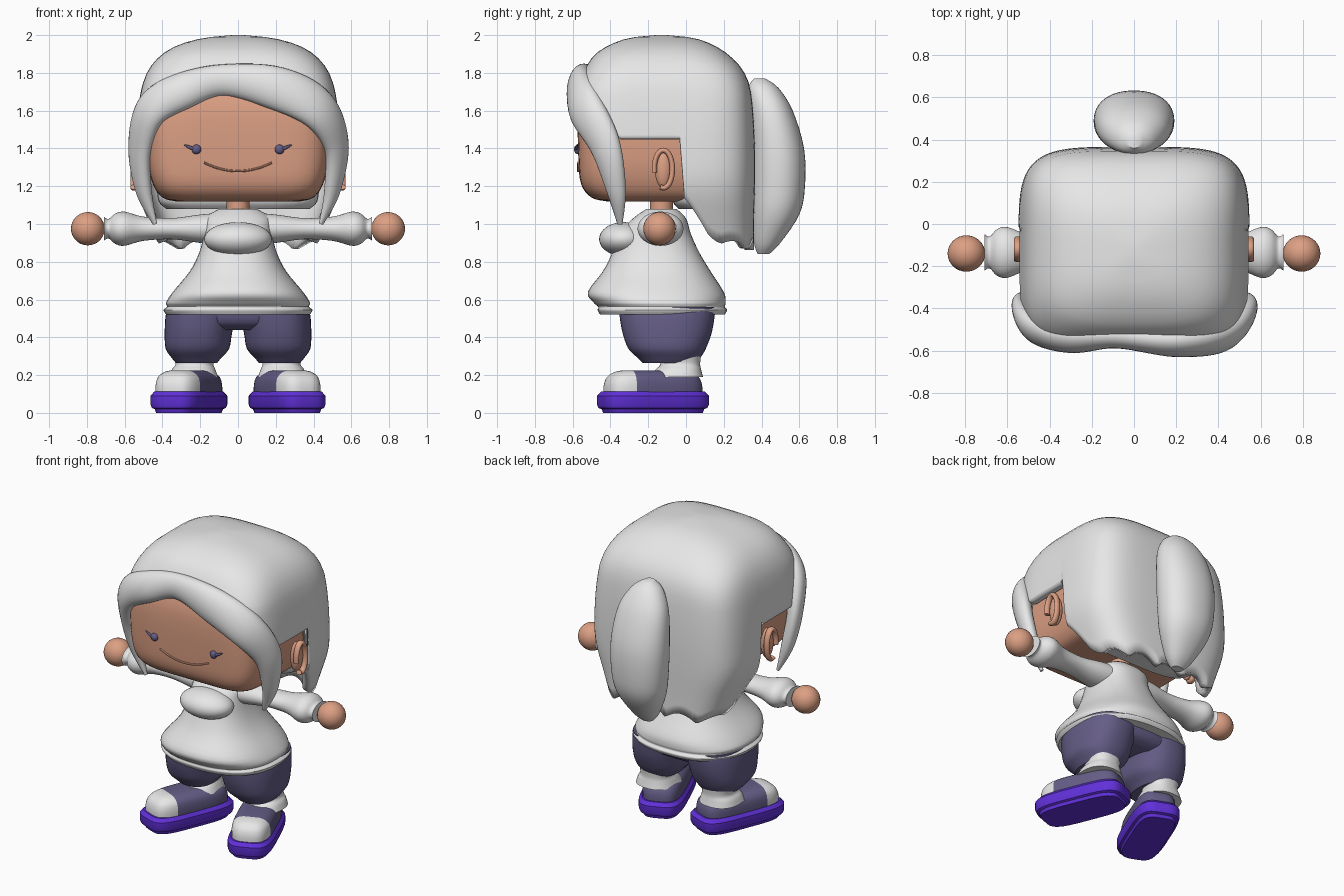
import bpy, bmesh
from math import sin, cos, pi, radians, copysign
from mathutils import Vector, Matrix

cube = bpy.data.objects.get("Cube")
if cube:
    bpy.data.objects.remove(cube, do_unlink=True)


def material(name, r, g, b):
    m = bpy.data.materials.new(name)
    m.use_nodes = True
    m.diffuse_color = (r, g, b, 1)
    m.node_tree.nodes["Principled BSDF"].inputs["Base Color"].default_value = (r, g, b, 1)
    return m


WHITE = material("soft white", .8, .8, .8)
SKIN = material("warm skin", .72, .35, .23)
SLATE = material("slate violet", .13, .11, .24)
PURPLE = material("bright purple", .12, .03, .7)


def finish(name, bm, *mats, mirror=False, angle=40):
    """Turn a bmesh into a smooth shaded object."""
    bmesh.ops.recalc_face_normals(bm, faces=bm.faces)
    me = bpy.data.meshes.new(name)
    bm.to_mesh(me)
    bm.free()
    ob = bpy.data.objects.new(name, me)
    bpy.context.collection.objects.link(ob)
    for m in mats:
        me.materials.append(m)
    bpy.ops.object.select_all(action='DESELECT')
    ob.select_set(True)
    bpy.context.view_layer.objects.active = ob
    bpy.ops.object.shade_smooth_by_angle(angle=radians(angle))
    if mirror:
        ob.modifiers.new("mirror", 'MIRROR')
    return ob


def spline(pts, steps):
    """Catmull-Rom interpolation of tuples."""
    p = [Vector(q) for q in pts]
    out = []
    for i in range(len(p) - 1):
        a, b, c, d = p[max(i - 1, 0)], p[i], p[i + 1], p[min(i + 2, len(p) - 1)]
        for k in range(steps):
            t = k / steps
            out.append(b + (c - a) * (t / 2) + (a * 2 - b * 5 + c * 4 - d) * (t * t / 2)
                       + (b * 3 - a - c * 3 + d) * (t ** 3 / 2))
    return out + [p[-1]]


def unit(phi, n):
    """Point on a superellipse at an even polar angle."""
    c, s = cos(phi), sin(phi)
    r = (abs(c) ** n + abs(s) ** n) ** (-1 / n)
    return c * r, s * r


def skin_rings(rings, caps=True):
    bm = bmesh.new()
    rows = [[bm.verts.new(co) for co in ring] for ring in rings]
    n = len(rows[0])
    for lo, hi in zip(rows, rows[1:]):
        for i in range(n):
            j = (i + 1) % n
            bm.faces.new((lo[i], lo[j], hi[j], hi[i]))
    bm.faces.new(rows[0])
    if caps:
        bm.faces.new(rows[-1])
    return bm


def loft(rings, n=2.4, seg=48, steps=4, place=lambda v: v):
    """Stack superellipse rings given as (z, cx, cy, rx, ry)."""
    circle = [unit(2 * pi * i / seg, n) for i in range(seg)]
    return skin_rings([[place(Vector((cx + rx * x, cy + ry * y, z))) for x, y in circle]
                       for z, cx, cy, rx, ry in spline(rings, steps)])


def sweep(pts, seg=16, steps=6):
    """Sweep an ellipse along (x, y, z, depth, width), depth facing off the head."""
    path = spline(pts, steps)
    rings = []
    for i, q in enumerate(path):
        p = Vector(q[:3])
        t = (Vector(path[min(i + 1, len(path) - 1)][:3]) - Vector(path[max(i - 1, 0)][:3])).normalized()
        out = Vector((p.x, p.y + .1, 0))
        out = (out - t * out.dot(t)).normalized()
        side = t.cross(out)
        rings.append([p + out * q[3] * cos(a) + side * q[4] * sin(a)
                      for a in (2 * pi * k / seg for k in range(seg))])
    return skin_rings(rings)


def ball(loc, size):
    bm = bmesh.new()
    bmesh.ops.create_uvsphere(bm, u_segments=32, v_segments=20, radius=1,
                              matrix=Matrix.Translation(loc) @ Matrix.Diagonal((*size, 1)))
    return bm


# Head, neck, ears
finish("head", loft([(1.12, 0, -.13, .33, .29), (1.14, 0, -.13, .4, .37), (1.21, 0, -.135, .45, .42),
                     (1.35, 0, -.135, .48, .435), (1.6, 0, -.135, .48, .435),
                     (1.74, 0, -.13, .44, .4)], n=6, seg=96), SKIN)
finish("neck", loft([(1.03, 0, -.13, .06, .06), (1.16, 0, -.13, .06, .06)], n=2), SKIN)
finish("ear", ball((.52, -.12, 1.29), (.035, .045, .1)), SKIN, mirror=True)
rim = [(.55, -.12 + .048 * cos(a), 1.29 + .1 * sin(a), .02, .014)
       for a in (radians(-110 + 25 * k) for k in range(13))]
finish("ear_rim", sweep(rim, steps=3), SKIN, mirror=True)

# Face details
finish("eye", ball((.22, -.573, 1.395), (.025, .02, .025)), SLATE, mirror=True)
finish("eyelash", sweep([(.23, -.58, 1.395, .007, .009), (.26, -.578, 1.408, .007, .008),
                         (.285, -.574, 1.42, .003, .003)]), SLATE, mirror=True)
finish("mouth", sweep([(.18 * k / 4, -.571, 1.28 + .045 * (k / 4) ** 2, .007, .006)
                       for k in range(-4, 5)], seg=8), SKIN)

# Hair cap: columns from the crown down to a hairline that varies around the head
profile = spline([(2.0, .03, -.13, .03), (1.985, .18, -.13, .17), (1.95, .31, -.13, .27),
                  (1.9, .4, -.13, .35), (1.83, .465, -.12, .41), (1.74, .505, -.12, .455),
                  (1.6, .53, -.12, .475), (1.4, .545, -.12, .485), (1.2, .54, -.12, .485),
                  (1.0, .47, -.1, .46), (.82, .4, -.08, .44)], 6)


def cap_point(phi, z):
    for a, b in zip(profile, profile[1:]):
        if z >= b[0]:
            break
    q = a.lerp(b, (a[0] - z) / (a[0] - b[0]))
    x, y = unit(phi, 3 + 1.5 * min(1, (2 - z) / .3))
    return Vector((q[1] * x, q[2] + q[3] * y, z))


def hairline(phi):
    x, y = unit(phi, 4.5)
    if y > .2:  # long back with ragged ends
        return .86 + .05 * abs(sin(phi * 7)) + max(0, .6 - y) * .6
    if y > -.5:  # opening for the ear
        return 1.45
    return 1.73 - .28 * abs(x) ** 3


SEG = 144
angles = [2 * pi * i / SEG for i in range(SEG)]
crown = [2 - .25 * (k / 10) ** 2 for k in range(11)]
rings = [[cap_point(a, z) for a in angles] for z in crown]
rings += [[cap_point(a, 1.75 + (hairline(a) - 1.75) * k / 14) for a in angles] for k in range(1, 15)]
cap = finish("hair_cap", skin_rings(rings, caps=False), WHITE)
shell = cap.modifiers.new("thickness", 'SOLIDIFY')
shell.thickness = .05
shell.offset = -1

# Swept fringe running into both side locks
finish("fringe", sweep([(-.44, -.35, 1.0, .01, .015), (-.5, -.37, 1.18, .04, .055),
                        (-.52, -.42, 1.4, .05, .085), (-.46, -.5, 1.6, .065, .1),
                        (-.3, -.54, 1.7, .07, .1), (-.08, -.53, 1.76, .06, .085),
                        (.2, -.56, 1.72, .07, .115), (.42, -.53, 1.61, .07, .115),
                        (.52, -.43, 1.42, .055, .09), (.5, -.37, 1.18, .04, .055),
                        (.44, -.35, 1.0, .01, .015)], seg=24, steps=8), WHITE)
finish("nape_hair", loft([(1.08, 0, .14, .38, .18), (1.12, 0, .14, .42, .21),
                          (1.2, 0, .14, .43, .21)], n=4), WHITE)
finish("ponytail", loft([(.84, 0, .41, .04, .03), (.9, 0, .43, .09, .07), (1.05, 0, .475, .16, .125),
                         (1.2, 0, .49, .185, .14), (1.4, 0, .485, .19, .14), (1.6, 0, .45, .165, .115),
                         (1.72, 0, .41, .1, .08), (1.77, 0, .39, .03, .03)], n=2.2), WHITE)

# Shirt with flared hem
finish("shirt", loft([(.52, 0, -.125, .38, .33), (.545, 0, -.125, .395, .343), (.562, 0, -.13, .375, .335),
                      (.585, 0, -.14, .38, .35), (.64, 0, -.16, .345, .36), (.75, 0, -.155, .255, .285),
                      (.85, 0, -.16, .205, .23), (.95, 0, -.165, .18, .19), (1.03, 0, -.14, .175, .14),
                      (1.08, 0, -.13, .1, .08)]), WHITE)
finish("shirt_chest", ball((0, -.33, .92), (.18, .13, .09)), WHITE)

# Sleeves and hands
finish("sleeve", loft([(.08, 0, -.14, .085, .11), (.2, 0, -.14, .075, .1), (.35, 0, -.14, .056, .08),
                       (.5, 0, -.135, .064, .085), (.6, 0, -.135, .09, .12), (.65, 0, -.135, .08, .11),
                       (.685, 0, -.135, .052, .075), (.71, 0, -.135, .063, .088)], n=2,
                      place=lambda v: Vector((v.z, v.y, .975 + v.x))), WHITE, mirror=True)
finish("hand", ball((.795, -.14, .975), (.089, .086, .088)), SKIN, mirror=True)

# Trousers and socks
finish("hips", loft([(.44, 0, -.1, .3, .17), (.48, 0, -.1, .35, .23), (.58, 0, -.1, .35, .25)]), SLATE)
finish("trouser_leg", loft([(.265, .22, -.09, .11, .14), (.29, .22, -.09, .13, .165),
                            (.34, .215, -.1, .168, .205), (.42, .21, -.1, .178, .235),
                            (.5, .2, -.1, .185, .25), (.56, .19, -.1, .185, .255)]), SLATE, mirror=True)
finish("sock", loft([(.19, .235, -.05, .13, .14), (.23, .235, -.04, .115, .12),
                     (.26, .23, -.03, .1, .105), (.31, .23, -.04, .11, .12)]), WHITE, mirror=True)

# Shoes, toes turned out
TURN = Matrix.Rotation(radians(22), 3, 'Z')
FOOT = Vector((.26, -.175, 0))


def foot(v):
    return FOOT + TURN @ v


finish("sole", loft([(0, 0, 0, .115, .265), (.02, 0, 0, .122, .272), (.026, 0, 0, .135, .288),
                     (.045, 0, 0, .142, .295), (.09, 0, 0, .142, .295), (.112, 0, 0, .125, .275)],
                    n=4, steps=1, place=foot), PURPLE, mirror=True, angle=30)
upper = loft([(.1, 0, 0, .125, .265), (.15, 0, 0, .125, .262), (.19, 0, 0, .115, .245),
              (.215, 0, 0, .09, .21), (.225, 0, 0, .06, .17)], n=3.5, place=foot)
toe = TURN @ Vector((0, -1, 0))
seam = FOOT + toe * .14
bmesh.ops.bisect_plane(upper, geom=upper.verts[:] + upper.edges[:] + upper.faces[:],
                       plane_co=seam, plane_no=toe)
for f in upper.faces:
    f.material_index = int((f.calc_center_median() - seam).dot(toe) > 0)
finish("shoe_upper", upper, SLATE, WHITE, mirror=True)
